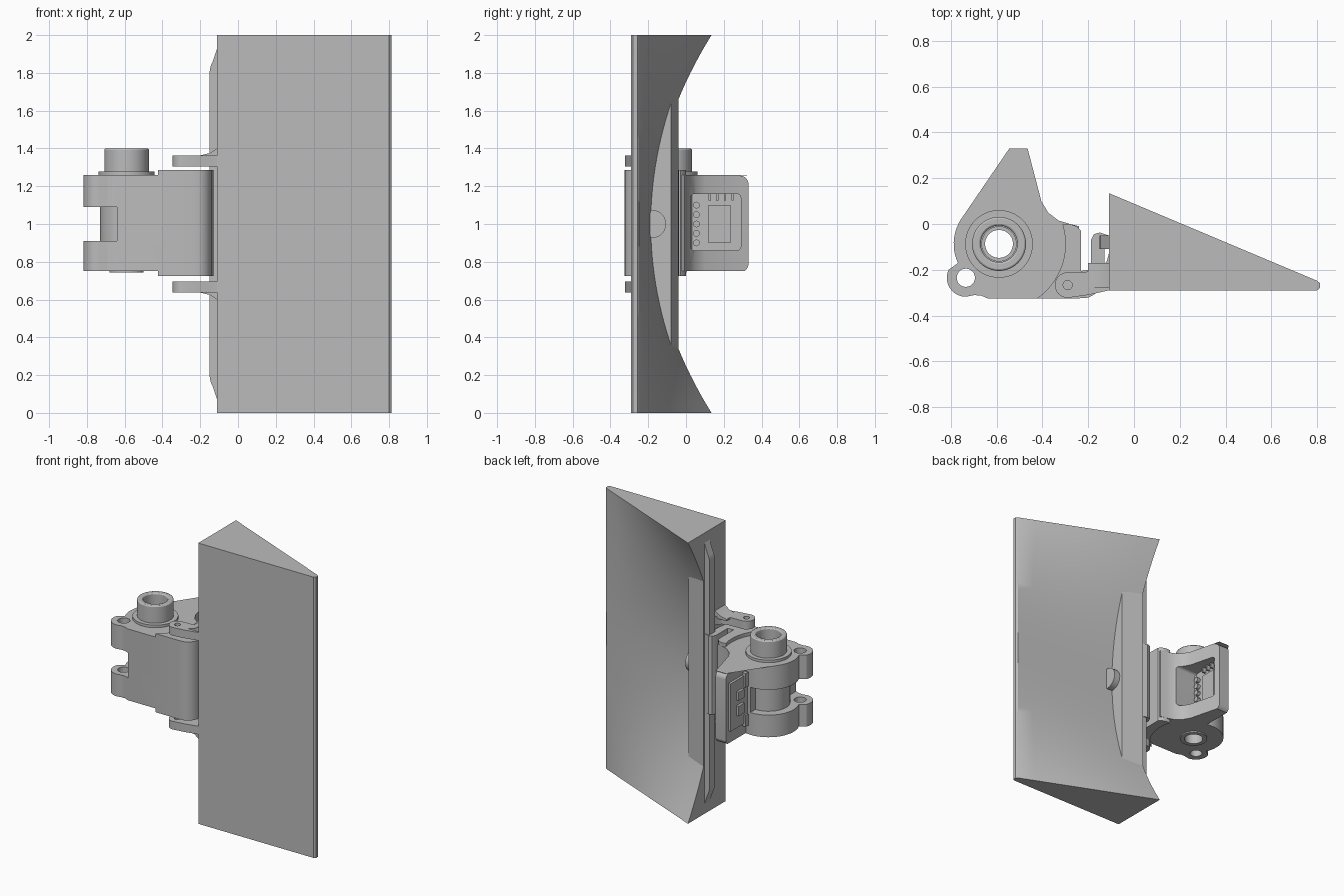
import bpy, bmesh, math
from mathutils import Vector

if "Cube" in bpy.data.objects:
    bpy.data.objects.remove(bpy.data.objects["Cube"], do_unlink=True)

gray = bpy.data.materials.new("plain gray")
gray.use_nodes = True
COL = (0.5, 0.5, 0.5, 1)
gray.diffuse_color = COL
gray.node_tree.nodes["Principled BSDF"].inputs["Base Color"].default_value = COL


def finish(name, bm):
    bmesh.ops.recalc_face_normals(bm, faces=bm.faces[:])
    me = bpy.data.meshes.new(name)
    bm.to_mesh(me)
    bm.free()
    me.materials.append(gray)
    ob = bpy.data.objects.new(name, me)
    bpy.context.collection.objects.link(ob)
    return ob


def arc(cx, cy, r, a0, a1, n=16):
    return [(cx + r * math.cos(math.radians(a0 + (a1 - a0) * i / n)),
             cy + r * math.sin(math.radians(a0 + (a1 - a0) * i / n))) for i in range(n + 1)]


def circle(cx, cy, r, n=40):
    return arc(cx, cy, r, 0, 360, n)[:-1]


def prism(name, pts, lo, hi, axis="z"):
    """Extrude a 2D profile along z (xy profile), y (xz profile) or x (yz profile)."""
    place = {"z": lambda a, b, h: (a, b, h), "y": lambda a, b, h: (a, h, b),
             "x": lambda a, b, h: (h, a, b)}[axis]
    bm = bmesh.new()
    f = bm.faces.new([bm.verts.new(place(a, b, lo)) for a, b in pts])
    ext = bmesh.ops.extrude_face_region(bm, geom=[f])
    vs = [g for g in ext["geom"] if isinstance(g, bmesh.types.BMVert)]
    bmesh.ops.translate(bm, verts=vs, vec=Vector(place(0, 0, hi - lo)))
    return finish(name, bm)


def box(name, x0, x1, y0, y1, z0, z1):
    return prism(name, [(x0, y0), (x1, y0), (x1, y1), (x0, y1)], z0, z1)


def cut(ob, *cutters):
    for c in cutters:
        c.hide_render = True
        m = ob.modifiers.new("cut", "BOOLEAN")
        m.operation, m.solver, m.object = "DIFFERENCE", "EXACT", c
        bpy.context.view_layer.objects.active = ob
        bpy.ops.object.modifier_apply(modifier=m.name)
        bpy.data.objects.remove(c, do_unlink=True)
    return ob


def rounded(a0, a1, b0, b1, r, n=5):
    return (arc(a1 - r, b1 - r, r, 0, 90, n) + arc(a0 + r, b1 - r, r, 90, 180, n)
            + arc(a0 + r, b0 + r, r, 180, 270, n) + arc(a1 - r, b0 + r, r, 270, 360, n))


# Wedge panel with a dished back, lofted through sections along z
NZ, NX = 40, 8
bm = bmesh.new()
rings = []
for i in range(NZ + 1):
    z = 2 * i / NZ
    y_in = -0.175 + 0.31 * (z - 1) ** 2
    sec = [(-0.11, -0.29), (0.8, -0.29), (0.812, -0.28), (0.812, -0.258), (0.80, -0.248)]
    for k in range(1, NX + 1):
        t = k / NX
        sec.append((0.80 - 0.91 * t, -0.248 + (y_in + 0.248) * t))
    rings.append([bm.verts.new((x, y, z)) for x, y in sec])
for a, b in zip(rings, rings[1:]):
    for k in range(len(a)):
        j = (k + 1) % len(a)
        bm.faces.new((a[k], a[j], b[j], b[k]))
bm.faces.new(rings[0])
bm.faces.new(rings[-1])
finish("wedge_panel", bm)

# Raised edge wall inside the dish, with its half-round boss
prism("edge_wall", [(-0.11, -0.25), (0.035, -0.25), (0.035, -0.08), (-0.11, -0.04)], 0.33, 1.67)
prism("wall_boss", circle(-0.18, 1.0, 0.075, 24), 0.0, 0.08, "x")

# Long rounded rib on the hinge side
prism("side_rib", [(-0.10, 0.05), (-0.11, 0.07)] + arc(-0.03, 0.2, 0.12, 210, 180, 6)
      + arc(-0.03, 1.8, 0.12, 180, 150, 6) + [(-0.11, 1.93), (-0.10, 1.95)], -0.11, -0.05, "y")

# Ears joining the panel to the hinge, mirrored about z = 1
EX, EY = -0.29, -0.267
ear = arc(EX, EY, 0.056, 80, 270) + [(-0.2, -0.31), (-0.11, -0.29), (-0.06, -0.285), (-0.06, -0.2),
      (-0.11, -0.13), (-0.12, -0.165), (-0.145, -0.195), (-0.18, -0.207), (-0.23, -0.21)]
for s, label in ((1, "upper"), (-1, "lower")):
    z0, z1 = sorted((1 + s * 0.305, 1 + s * 0.363))
    e = prism(label + "_ear", ear, z0, z1)
    cut(e, prism("cutter", circle(EX, EY, 0.02, 20), 0.5, 1.5))
    gus = [(-0.2, 0.35), (-0.2, 0.363), (-0.15, 0.375), (-0.12, 0.395), (-0.08, 0.42), (-0.08, 0.35)]
    prism(label + "_ear_fillet", [(x, 1 + s * h) for x, h in gus], -0.28, -0.17, "y")

# Hinge core: barrel lobe, pin eye, and the tall back lug
BX, BY = -0.59, -0.087
PX, PY = -0.735, -0.235
core = (arc(BX, BY, 0.198, 75, 205, 24) + arc(PX, PY, 0.083, 155, 270, 12)
        + [(-0.70, -0.311), (-0.67, -0.312), (-0.64, -0.325), (-0.30, -0.325), (-0.24, -0.2),
           (-0.24, -0.01), (-0.28, 0.0), (-0.33, 0.015), (-0.375, 0.05), (-0.405, 0.1),
           (-0.465, 0.33), (-0.545, 0.33), (-0.545, 0.1)])
hinge = prism("hinge_core", core, 0.752, 1.26)
cut(hinge,
    box("cutter", -0.95, -0.64, -0.5, 0.3, 0.91, 1.09),
    box("cutter", -0.7, -0.585, -0.05, 0.3, 0.91, 1.09),
    prism("cutter", circle(PX, PY, 0.04, 24), 0.5, 1.5),
    prism("cutter", circle(BX, BY, 0.075), 0.5, 1.5),
    prism("cutter", rounded(0.025, 0.29, 0.86, 1.16, 0.02), -0.515, -0.2, "x"))

# Round the outer corners of the lug
for s in (1, -1):
    edge = 1 + s * 0.26
    corner = [(0.36, edge), (0.36, edge - s * 0.05)] + [
        (0.285 + 0.046 * math.cos(a), edge - s * 0.05 + s * 0.046 * math.sin(a))
        for a in [math.radians(15 * i) for i in range(7)]]
    cut(hinge, prism("cutter", corner, -0.7, -0.3, "x"))

# Barrel sleeve, flange and upper tube
def ring(name, r, hole, z0, z1):
    ob = prism(name, circle(BX, BY, r, 48), z0, z1)
    return cut(ob, prism("cutter", circle(BX, BY, hole, 48), 0.5, 1.6))


ring("barrel_sleeve", 0.14, 0.061, 0.76, 1.25)
ring("barrel_flange", 0.148, 0.08, 1.25, 1.278)
ring("bottom_flange", 0.09, 0.061, 0.743, 0.77)
tube = ring("barrel_tube", 0.118, 0.08, 1.24, 1.40)
bev = tube.modifiers.new("bevel", "BEVEL")
bev.width, bev.segments, bev.limit_method = 0.008, 2, "ANGLE"

# Clip shell around the hinge core, with a hook reaching the rib
clip = (arc(BX, BY, 0.29, 17, -55, 20) + [(-0.42, -0.325), (-0.25, -0.325)]
        + arc(-0.225, -0.24, 0.085, -80, 0, 8)
        + [(-0.128, -0.195), (-0.112, -0.16), (-0.112, -0.13), (-0.13, -0.18), (-0.13, -0.11),
           (-0.11, -0.11), (-0.11, -0.05), (-0.15, -0.037), (-0.175, -0.045), (-0.188, -0.07),
           (-0.188, -0.2), (-0.232, -0.205), (-0.232, -0.03), (-0.25, -0.01), (-0.28, 0.0)])
# the hook's inner gap is left open by a simple notch
clip = [p for p in clip if p not in ((-0.112, -0.16), (-0.112, -0.13), (-0.128, -0.195))]
shell = prism("clip_shell", clip, 0.725, 1.285)
cut(shell, prism("cutter", rounded(0.025, 0.29, 0.86, 1.16, 0.02), -0.515, -0.2, "x"))

# Insert panel inside the lug window, with small teeth
box("window_panel", -0.505, -0.495, 0.12, 0.235, 0.9, 1.1)
for i in range(5):
    z = 0.9 + 0.05 * i
    prism("window_tooth_%d" % i, circle(0.055, z, 0.018, 12), -0.53, -0.49, "x")
for i in range(4):
    y = 0.12 + 0.04 * i
    box("window_rib_%d" % i, -0.53, -0.49, y, y + 0.012, 1.125, 1.165)

# Plate and connector blocks on the outer face of the lug
box("lug_plate", -0.562, -0.54, 0.08, 0.30, 0.84, 1.18)
blocks = [(-0.58, 0.17, 0.235, 0.93, 1.0), (-0.58, 0.17, 0.235, 1.04, 1.1),
          (-0.585, 0.08, 0.11, 0.86, 0.93), (-0.575, 0.12, 0.15, 0.82, 0.9),
          (-0.575, 0.12, 0.15, 1.1, 1.2)]
for i, (x, y0, y1, z0, z1) in enumerate(blocks):
    box("connector_block_%d" % i, x, -0.55, y0, y1, z0, z1)

# Smooth curved faces, keep hard edges
bpy.ops.object.select_all(action="DESELECT")
for ob in bpy.context.collection.objects:
    if ob.type == "MESH":
        ob.select_set(True)
        bpy.context.view_layer.objects.active = ob
bpy.ops.object.shade_smooth_by_angle(angle=math.radians(30))
